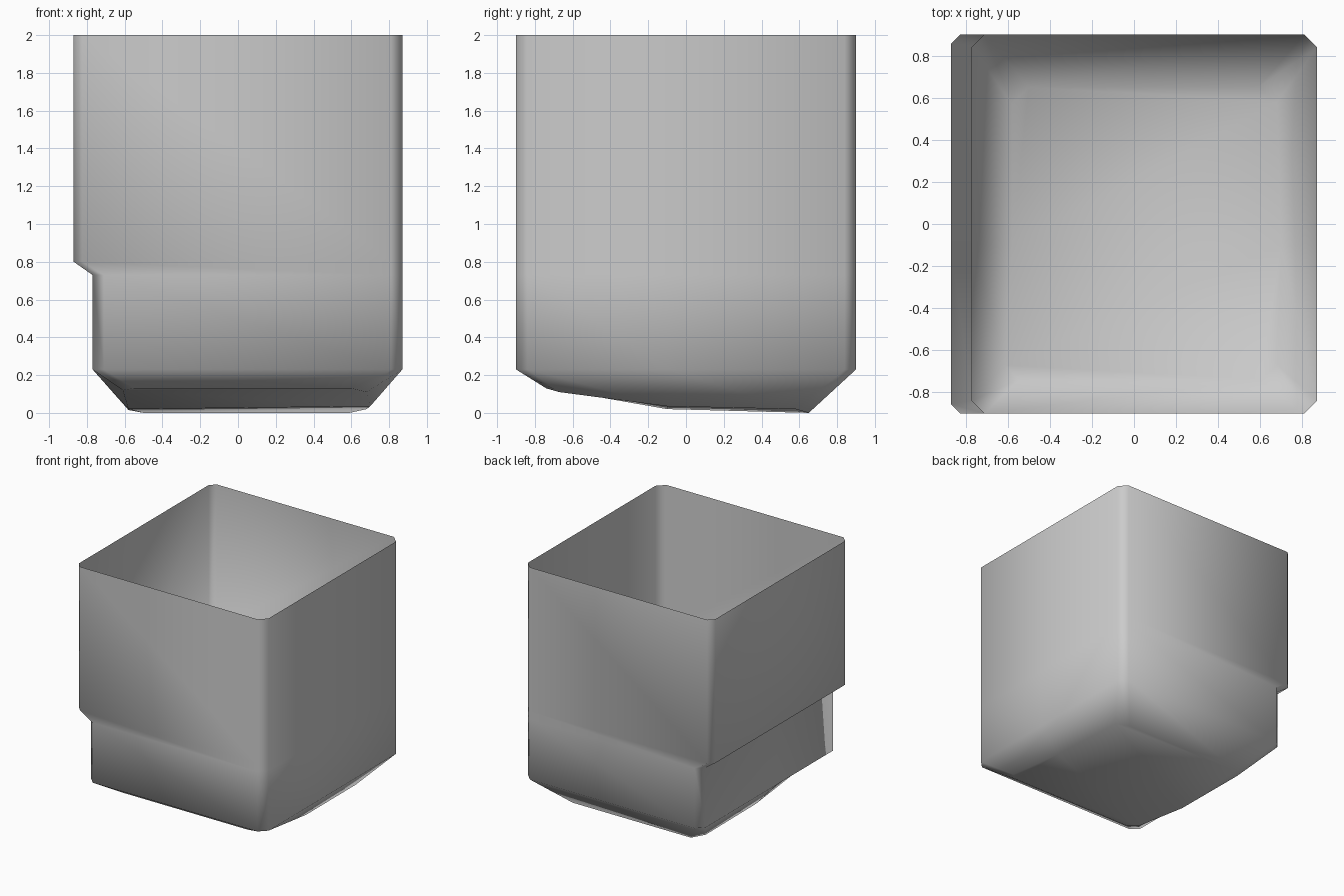
import bpy
import bmesh

if "Cube" in bpy.data.objects:
    bpy.data.objects.remove(bpy.data.objects["Cube"])


def wall_ring(z, left, c):
    """Chamfered rectangle at height z, counter-clockwise from front left,
    with one extra point midway along each side wall."""
    right, y = 0.87, 0.90
    return [(left, -y + c, z), (left + c, -y, z),
            (right - 0.06, -y, z), (right, -y + 0.06, z),
            (right, -0.1, z),
            (right, y - 0.06, z), (right - 0.06, y, z),
            (left + c, y, z), (left, y - c, z),
            (left, -0.1, z)]


# Wall rings: rim, upper edge of the left step, lower edge of it, base bevel
rings = [wall_ring(2.0, -0.87, 0.045),
         wall_ring(0.80, -0.87, 0.045),
         wall_ring(0.73, -0.77, 0.06),
         wall_ring(0.23, -0.77, 0.06)]

# Sloping floor outline, higher at the front than at the back
rings.append([(-0.61, -0.67, 0.12), (-0.55, -0.74, 0.13),
              (0.60, -0.74, 0.13), (0.68, -0.67, 0.11),
              (0.70, -0.1, 0.035),
              (0.68, 0.58, 0.02), (0.59, 0.65, 0.0),
              (-0.50, 0.65, 0.0), (-0.58, 0.57, 0.015),
              (-0.58, -0.1, 0.02)])

bm = bmesh.new()
loops = [[bm.verts.new(p) for p in ring] for ring in rings]

# Open-topped walls
for upper, lower in zip(loops, loops[1:]):
    n = len(upper)
    for i in range(n):
        j = (i + 1) % n
        bm.faces.new((upper[i], lower[i], lower[j], upper[j]))

# Floor in a front and a back panel
f = loops[-1]
bm.faces.new((f[9], f[4], f[3], f[2], f[1], f[0]))
bm.faces.new((f[4], f[9], f[8], f[7], f[6], f[5]))

for face in bm.faces:
    face.smooth = True
mesh = bpy.data.meshes.new("open_bin")
bm.to_mesh(mesh)
bm.free()
open_bin = bpy.data.objects.new("open_bin", mesh)
bpy.context.collection.objects.link(open_bin)
